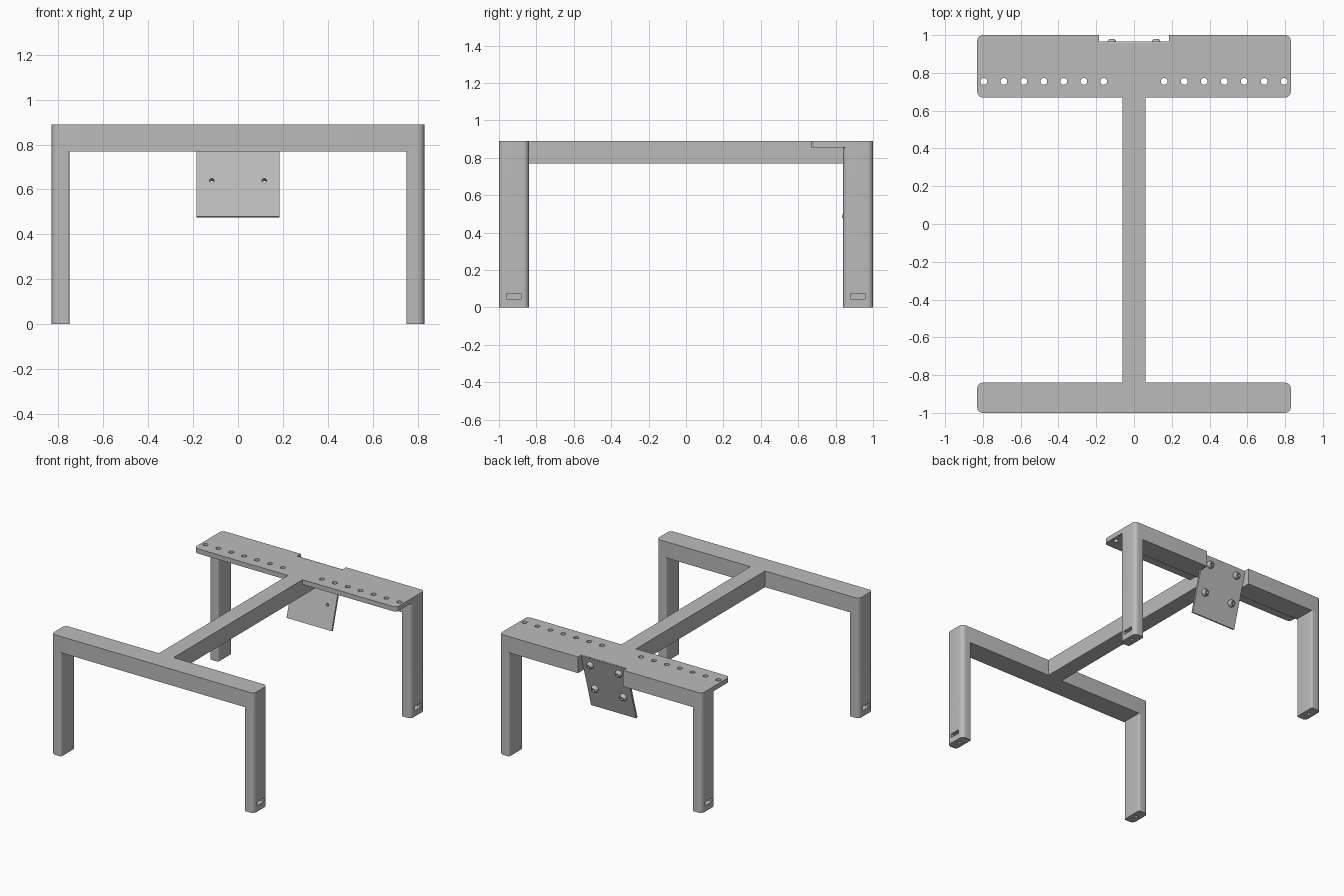
import bpy, bmesh
from math import sin, cos, pi, radians
from mathutils import Matrix, Vector

cube = bpy.data.objects.get("Cube")
if cube:
    bpy.data.objects.remove(cube, do_unlink=True)

grey = bpy.data.materials.new("plain grey")
grey.use_nodes = True
grey.diffuse_color = (0.5, 0.5, 0.5, 1)
grey.node_tree.nodes["Principled BSDF"].inputs["Base Color"].default_value = (0.5, 0.5, 0.5, 1)

WIDE, TOP, UNDER, FLANGE = 0.83, 0.89, 0.77, 0.855
INNER_Y, INNER_X = 0.84, 0.75


def finish(name, bm):
    """Turn a bmesh into a linked grey object with sharp edges kept."""
    bmesh.ops.recalc_face_normals(bm, faces=bm.faces)
    mesh = bpy.data.meshes.new(name)
    bm.to_mesh(mesh)
    bm.free()
    mesh.materials.append(grey)
    ob = bpy.data.objects.new(name, mesh)
    bpy.context.collection.objects.link(ob)
    mesh.shade_smooth()
    mesh.set_sharp_from_angle(angle=radians(30))
    return ob


def add_prism(bm, points, z0, z1, matrix):
    rings = [[bm.verts.new(matrix @ Vector((x, y, z))) for x, y in points] for z in (z0, z1)]
    bm.faces.new(rings[0][::-1])
    bm.faces.new(rings[1])
    for i in range(len(points)):
        j = (i + 1) % len(points)
        bm.faces.new((rings[0][i], rings[0][j], rings[1][j], rings[1][i]))


def prism(name, outlines, z0, z1, matrix=Matrix()):
    bm = bmesh.new()
    for points in outlines:
        add_prism(bm, points, z0, z1, matrix)
    return finish(name, bm)


def circle(x, y, r, n=24):
    return [(x + r * cos(2 * pi * i / n), y + r * sin(2 * pi * i / n)) for i in range(n)]


def rounded(x0, x1, y0, y1, left=0.03, right=0.03, steps=6):
    """Rectangle outline with one corner radius for each end."""
    points = []
    for k, (sx, sy) in enumerate(((1, 1), (-1, 1), (-1, -1), (1, -1))):
        r = right if sx > 0 else left
        cx = x1 - r if sx > 0 else x0 + r
        cy = y1 - r if sy > 0 else y0 + r
        for i in range(steps + 1):
            a = pi / 2 * (k + i / steps)
            points.append((cx + r * cos(a), cy + r * sin(a)))
    return points


def box(x0, x1, y0, y1):
    return [(x0, y0), (x1, y0), (x1, y1), (x0, y1)]


def cut(ob, *cutters):
    """Subtract the cutters and bake the result."""
    for c in cutters:
        c.hide_render = True
        mod = ob.modifiers.new("cut", 'BOOLEAN')
        mod.operation = 'DIFFERENCE'
        mod.solver = 'EXACT'
        mod.object = c
    graph = bpy.context.evaluated_depsgraph_get()
    mesh = bpy.data.meshes.new_from_object(ob.evaluated_get(graph))
    ob.modifiers.clear()
    ob.data = mesh
    mesh.shade_smooth()
    mesh.set_sharp_from_angle(angle=radians(30))


def discard(*obs):
    for ob in obs:
        bpy.data.objects.remove(ob, do_unlink=True)


# Legs, each with a nut slot outside and a bolt hole in the foot
for sy, end in ((-1, "front"), (1, "back")):
    for sx, side in ((1, "left"), (-1, "right")):
        flip = Matrix.Diagonal((sx, sy, 1, 1))
        leg = prism(f"{end}_{side}_leg",
                    [rounded(INNER_X, WIDE, INNER_Y, 1, left=0.012)], 0, UNDER, flip)
        slot = prism("slot_cutter", [box(0.775, 0.86, 0.88, 0.96)], 0.044, 0.072, flip)
        bore = prism("bore_cutter", [circle(0.79, 0.92, 0.012)], -0.02, 0.06, flip)
        cut(leg, slot, bore)
        discard(slot, bore)

# Cross beams, top flange and the spine joining them
prism("front_beam", [rounded(-WIDE, WIDE, -1, -INNER_Y)], UNDER, TOP)
back_beam = prism("back_beam", [rounded(-WIDE, WIDE, INNER_Y, 1)], UNDER, FLANGE)
flange = prism("back_flange", [rounded(-WIDE, WIDE, 0.67, 1)], FLANGE, TOP)
side_profile = [(-INNER_Y, UNDER), (INNER_Y, UNDER), (INNER_Y, FLANGE),
                (0.67, FLANGE), (0.67, TOP), (-INNER_Y, TOP)]
lengthwise = Matrix(((0, 0, 1, 0), (1, 0, 0, 0), (0, 1, 0, 0), (0, 0, 0, 1)))
prism("spine", [side_profile], -0.06, 0.06, lengthwise)

# Leaning plate frame: y runs up the plate, z points out of its back
s, c = sin(radians(16)), cos(radians(16))
lean = Matrix(((-1, 0, 0, 0), (0, s, c, 0.966), (0, c, -s, TOP), (0, 0, 0, 1)))
bolt_spots = [(x, y) for x in (-0.117, 0.117) for y in (-0.062, -0.265)]

plate = prism("mounting_plate", [box(-0.185, 0.185, -0.431, -0.004)], -0.015, 0, lean)
notch = prism("notch_cutter", [box(-0.185, 0.185, -0.4, 0.1)], -0.007, 0.2, lean)
bolt_holes = prism("bolt_cutter", [circle(x, y, 0.01) for x, y in bolt_spots], -0.05, 0.05, lean)
flange_holes = prism("flange_hole_cutter",
                     [circle(sx * (0.16 + 0.1058 * i), 0.755, 0.018)
                      for sx in (-1, 1) for i in range(7)], 0.8, 0.95)
cut(plate, bolt_holes)
cut(back_beam, notch, bolt_holes)
cut(flange, notch, flange_holes)
discard(notch, bolt_holes, flange_holes)

# Tapered bosses around the bolt holes
for n, (x, y) in enumerate(bolt_spots):
    bm = bmesh.new()
    rings = []
    for r, z in ((0.026, 0), (0.026, 0.012), (0.017, 0.028), (0.01, 0.028), (0.01, 0)):
        rings.append([bm.verts.new(lean @ Vector((px, py, z))) for px, py in circle(x, y, r)])
    for a, b in zip(rings, rings[1:] + rings[:1]):
        for i in range(len(a)):
            j = (i + 1) % len(a)
            bm.faces.new((a[i], a[j], b[j], b[i]))
    finish(f"bolt_boss_{n + 1}", bm)
